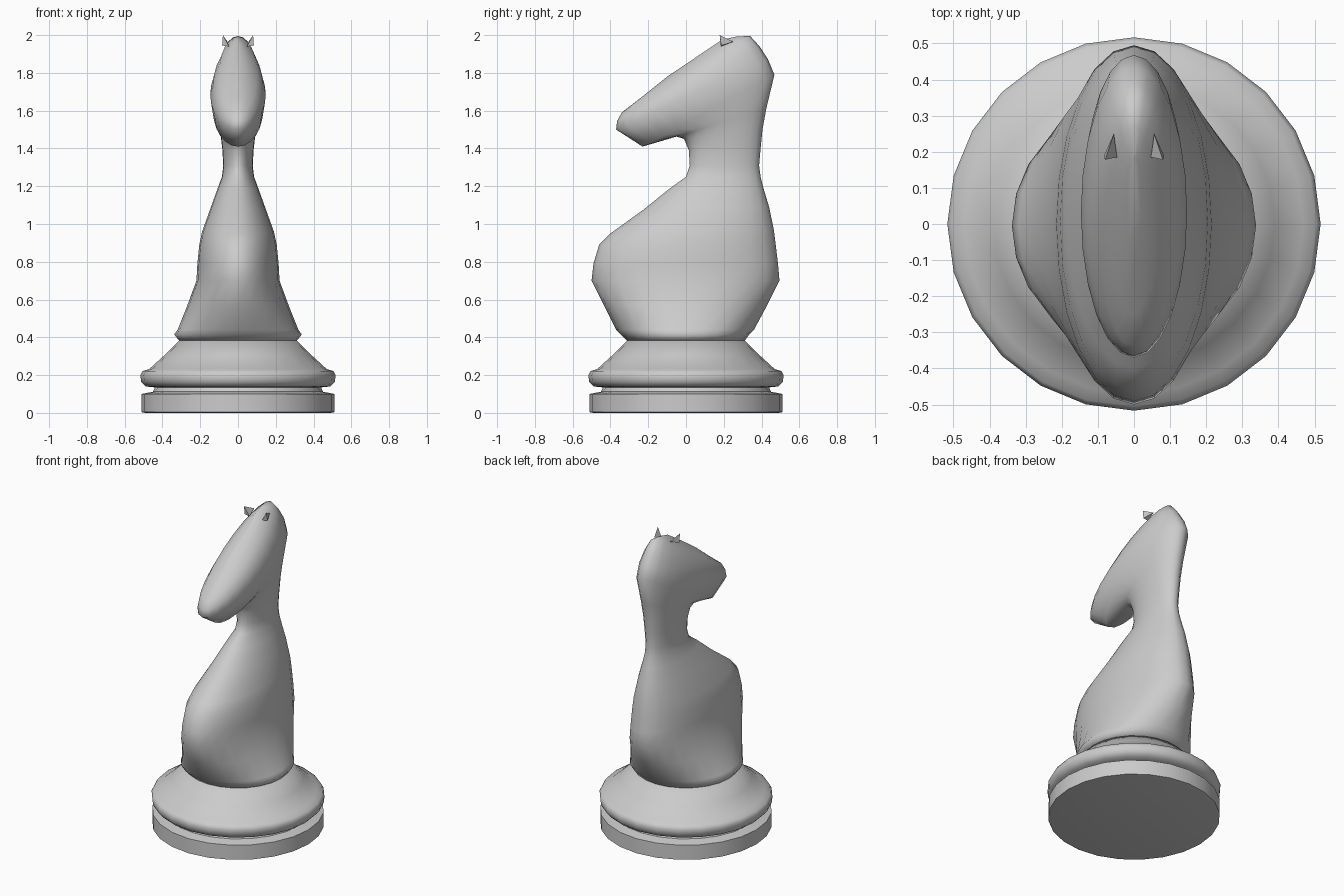
import bpy, bmesh, math
from mathutils import Vector

if "Cube" in bpy.data.objects:
    bpy.data.objects.remove(bpy.data.objects["Cube"])

SEG = 24
grey = bpy.data.materials.new("light grey")
grey.diffuse_color = (0.6, 0.6, 0.6, 1)
grey.use_nodes = True
grey.node_tree.nodes["Principled BSDF"].inputs["Base Color"].default_value = grey.diffuse_color


def finish(name, bm, angle):
    bmesh.ops.recalc_face_normals(bm, faces=bm.faces)
    me = bpy.data.meshes.new(name)
    bm.to_mesh(me)
    bm.free()
    me.materials.append(grey)
    ob = bpy.data.objects.new(name, me)
    bpy.context.collection.objects.link(ob)
    bpy.ops.object.select_all(action='DESELECT')
    ob.select_set(True)
    bpy.context.view_layer.objects.active = ob
    bpy.ops.object.shade_smooth_by_angle(angle=math.radians(angle))
    return ob


def loft(name, sections, angle):
    """Skin elliptical rings given as front (y, z), back (y, z), half width."""
    bm = bmesh.new()
    rings = []
    for fy, fz, by, bz, w in sections:
        f, b = Vector((0, fy, fz)), Vector((0, by, bz))
        mid, half = (f + b) / 2, (b - f) / 2
        rings.append([bm.verts.new(mid + half * math.sin(t) + Vector((w * math.cos(t), 0, 0)))
                      for t in (2 * math.pi * i / SEG for i in range(SEG))])
    for lo, hi in zip(rings, rings[1:]):
        for i in range(SEG):
            j = (i + 1) % SEG
            bm.faces.new((lo[i], lo[j], hi[j], hi[i]))
    bm.faces.new(rings[0])
    bm.faces.new(rings[-1])
    return finish(name, bm, angle)


# Turned base with a groove and a rounded rim
base_profile = [(0.49, 0), (0.512, 0.004), (0.512, 0.04), (0.512, 0.10), (0.45, 0.112),
                (0.44, 0.135), (0.49, 0.14), (0.513, 0.165), (0.517, 0.20),
                (0.505, 0.222), (0.47, 0.232), (0.39, 0.305), (0.31, 0.385)]
loft("base", [(-r, z, r, z, r) for r, z in base_profile], 50)

# Chest, neck and head as one skin whose rings tilt forward
loft("horse_body", [
    (-0.31, 0.38, 0.31, 0.38, 0.31),
    (-0.345, 0.415, 0.335, 0.415, 0.338),
    (-0.37, 0.44, 0.36, 0.44, 0.32),
    (-0.435, 0.57, 0.43, 0.57, 0.268),
    (-0.50, 0.70, 0.495, 0.70, 0.22),
    (-0.49, 0.79, 0.487, 0.79, 0.215),
    (-0.46, 0.89, 0.475, 0.89, 0.205),
    (-0.40, 0.95, 0.465, 0.97, 0.19),
    (-0.22, 1.08, 0.44, 1.09, 0.145),
    (-0.09, 1.185, 0.41, 1.19, 0.108),
    (0.0, 1.25, 0.395, 1.25, 0.085),
    (0.02, 1.31, 0.387, 1.31, 0.078),
    (0.015, 1.39, 0.395, 1.40, 0.083),
    (-0.01, 1.45, 0.405, 1.50, 0.092),
    (-0.05, 1.463, 0.425, 1.61, 0.103),
    (-0.23, 1.41, 0.468, 1.79, 0.132),
    (-0.37, 1.50, 0.435, 1.87, 0.147),
    (-0.365, 1.545, 0.39, 1.94, 0.13),
    (-0.34, 1.59, 0.34, 1.995, 0.10),
    (-0.25, 1.66, 0.27, 1.993, 0.06),
    (-0.10, 1.78, 0.19, 1.975, 0.02),
], 80)

# Small pointed ears
for side, name in ((-1, "left_ear"), (1, "right_ear")):
    bm = bmesh.new()
    tip, back, inner, outer = [bm.verts.new((side * x, y, z)) for x, y, z in (
        (0.08, 0.178, 2.0), (0.056, 0.25, 1.965), (0.047, 0.185, 1.94), (0.084, 0.187, 1.945))]
    for tri in ((tip, back, inner), (tip, outer, back), (tip, inner, outer), (back, outer, inner)):
        bm.faces.new(tri)
    finish(name, bm, 30)
